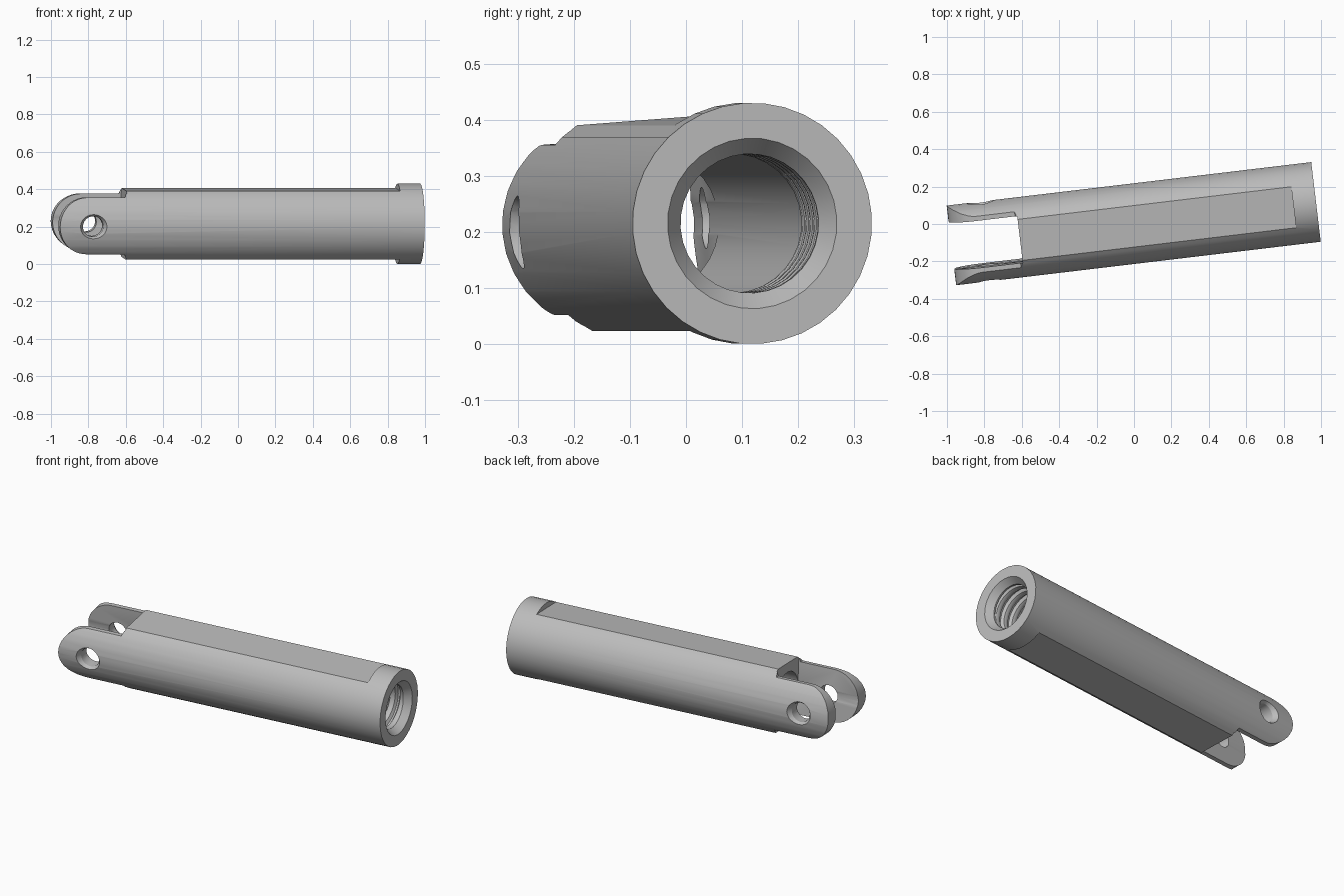
import bpy, bmesh
from math import pi, sin, cos, radians
from mathutils import Matrix

if "Cube" in bpy.data.objects:
    bpy.data.objects.remove(bpy.data.objects["Cube"], do_unlink=True)

RADIUS = 0.215        # outside of the tube
FLAT = 0.184          # half height between the milled flats
LUG = 0.152           # half height of the fork lugs
SHOULDER = -1.595     # where the fork begins
TIP = -1.963          # end of the fork
BORE = 0.13

steel = bpy.data.materials.new("plain_grey_steel")
steel.use_nodes = True
steel.diffuse_color = (0.5, 0.5, 0.5, 1)
steel.node_tree.nodes["Principled BSDF"].inputs["Base Color"].default_value = (0.5, 0.5, 0.5, 1)


def finish(name, bm):
    bmesh.ops.remove_doubles(bm, verts=bm.verts, dist=0.00001)
    bmesh.ops.recalc_face_normals(bm, faces=bm.faces)
    mesh = bpy.data.meshes.new(name)
    bm.to_mesh(mesh)
    bm.free()
    obj = bpy.data.objects.new(name, mesh)
    bpy.context.collection.objects.link(obj)
    mesh.materials.append(steel)
    return obj


def skin(name, rows, segments, place):
    """Solid of revolution along x; place(row, turn) gives the (x, radius)."""
    bm = bmesh.new()
    rings = []
    for row in rows:
        ring = []
        for j in range(segments + 1):
            t = j / segments
            x, r = place(row, t)
            ring.append(bm.verts.new((x, r * cos(2 * pi * t), r * sin(2 * pi * t))))
        rings.append(ring)
    for a, b in zip(rings, rings[1:]):
        for j in range(segments):
            bm.faces.new((a[j], a[j + 1], b[j + 1], b[j]))
    for ring in (rings[0], rings[-1]):
        bm.faces.new(ring[:-1])
    return finish(name, bm)


def lathe(name, profile, segments=32):
    return skin(name, profile, segments, lambda row, t: row)


def extrude_y(name, outline, depth):
    bm = bmesh.new()
    face = bm.faces.new([bm.verts.new((x, -depth, z)) for x, z in outline])
    new = bmesh.ops.extrude_face_region(bm, geom=[face])["geom"]
    bmesh.ops.translate(bm, vec=(0, 2 * depth, 0),
                        verts=[v for v in new if isinstance(v, bmesh.types.BMVert)])
    return finish(name, bm)


def carve(target, cutter, operation="DIFFERENCE"):
    mod = target.modifiers.new("carve", "BOOLEAN")
    mod.operation, mod.solver, mod.object = operation, "EXACT", cutter
    cutter.hide_render = True
    bpy.context.view_layer.objects.active = target
    bpy.ops.object.modifier_apply(modifier=mod.name)
    bpy.data.objects.remove(cutter, do_unlink=True)


# Tube blank
tube = lathe("forked_tube", [(TIP - 0.1, RADIUS), (0, RADIUS)], 36)

# Side outline: collar, milled flats, shoulder and rounded lugs
upper = [(0.1, 0.3), (-0.122, 0.3), (-0.122, FLAT), (SHOULDER, FLAT), (SHOULDER - 0.012, LUG)]
arc = [(TIP + LUG - LUG * sin(a), LUG * cos(a)) for a in [pi * i / 20 for i in range(21)]]
lower = [(x, -z) for x, z in reversed(upper)]
carve(tube, extrude_y("side_outline", upper + arc + lower, 0.4), "INTERSECT")

# Slot between the lugs
slot = [(SHOULDER, -0.3), (SHOULDER, 0.3), (TIP - 0.2, 0.3), (TIP - 0.2, -0.3)]
carve(tube, extrude_y("slot_cutter", slot, 0.126))

# Bore with a chamfered mouth and a helical thread
START, END, PITCH, MINOR, DEPTH = -0.29, -0.05, 0.06, 0.124, 0.018
STEPS = 6
wave = (0, 0, 0.15, 1, 1, 0.15)
count = round((END - START + PITCH) * STEPS / PITCH)
rows = [(TIP - 0.2, BORE), (START - 0.012, BORE), (START - 0.01, MINOR)]
rows += list(range(count + 1))
rows += [(END + 0.01, MINOR), (0, 0.152), (0.05, 0.152)]


def thread(row, turn):
    if isinstance(row, tuple):
        return row
    x = START - PITCH + row * PITCH / STEPS + PITCH * turn
    if x <= START + 0.0001:
        return START, MINOR
    if x >= END - 0.0001:
        return END, MINOR
    return x, MINOR + DEPTH * wave[row % STEPS]


carve(tube, skin("bore_cutter", rows, 32, thread))

# Countersunk pin hole through both lugs
half = [(0.188, 0.055), (0.225, 0.078), (0.3, 0.078)]
pin = lathe("pin_cutter", [(-x, r) for x, r in reversed(half)] + half, 24)
pin.data.transform(Matrix.Translation((-1.782, 0, 0)) @ Matrix.Rotation(pi / 2, 4, "Z"))
carve(tube, pin)

# Smooth shading and final pose
bpy.ops.object.select_all(action="DESELECT")
tube.select_set(True)
bpy.context.view_layer.objects.active = tube
bpy.ops.object.shade_smooth_by_angle(angle=radians(25))
tube.matrix_world = (Matrix.Translation((0.973, 0.118, 0.215))
                     @ Matrix.Rotation(radians(6.8), 4, "Z")
                     @ Matrix.Rotation(radians(4.4), 4, "X"))
